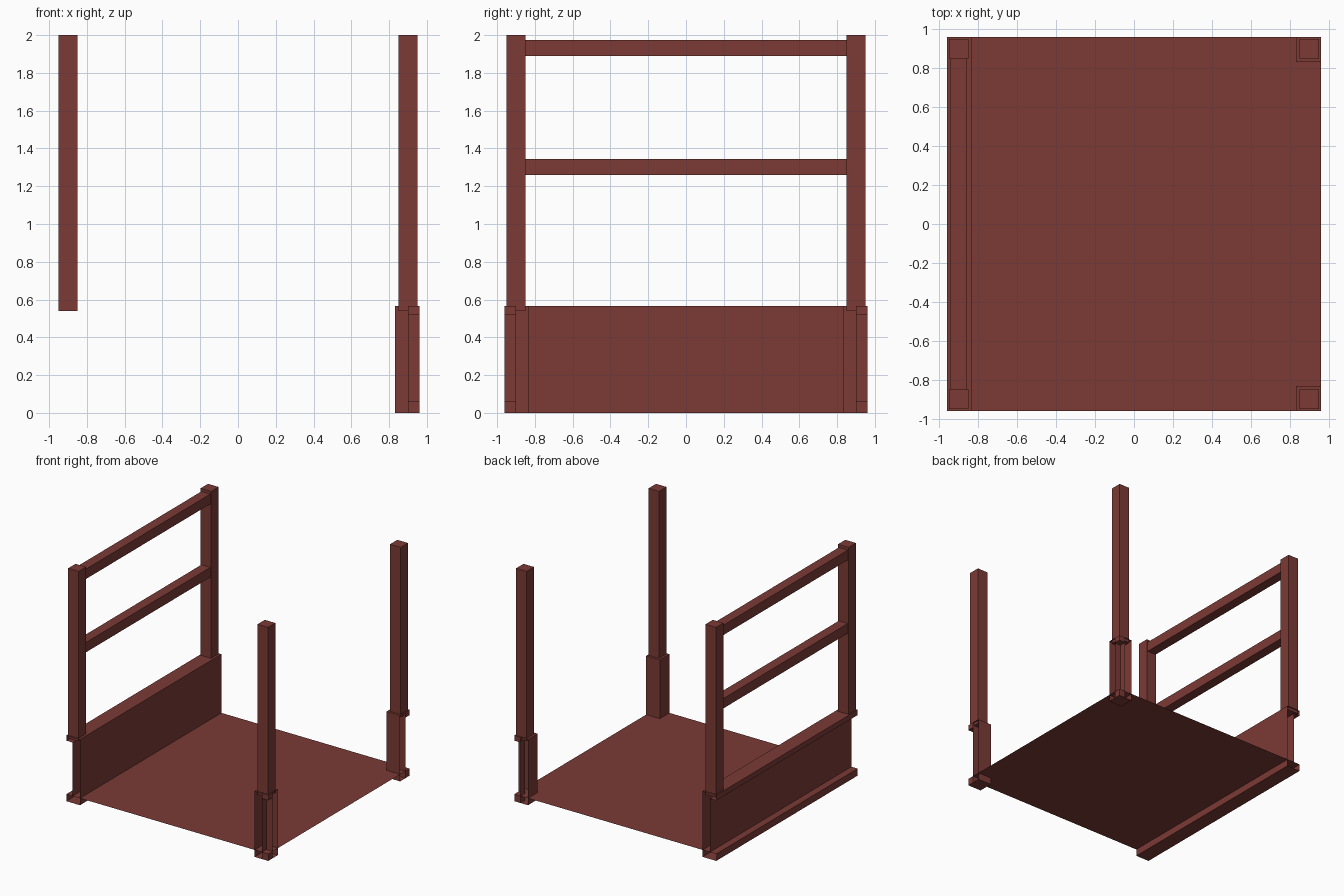
import bpy, bmesh
from mathutils import Vector

cube = bpy.data.objects.get("Cube")
if cube:
    bpy.data.objects.remove(cube, do_unlink=True)

paint = bpy.data.materials.new("red_brown_paint")
paint.use_nodes = True
colour = (0.2, 0.043, 0.036, 1)
paint.diffuse_color = colour
paint.node_tree.nodes["Principled BSDF"].inputs["Base Color"].default_value = colour

# Shared measurements: inner wall, web back, outer edge, frame height
IN, WEB, OUT, TOP = 0.83, 0.9, 0.96, 0.565
LIP_LOW, LIP_HIGH = 0.06, 0.52


def finish(name, bm):
    mesh = bpy.data.meshes.new(name)
    bm.to_mesh(mesh)
    bm.free()
    mesh.materials.append(paint)
    obj = bpy.data.objects.new(name, mesh)
    bpy.context.collection.objects.link(obj)
    return obj


def prism(name, outline, sweep, is_open=None):
    """Extrude a closed outline, then remove the faces left open."""
    bm = bmesh.new()
    face = bm.faces.new([bm.verts.new(p) for p in outline])
    new = bmesh.ops.extrude_face_region(bm, geom=[face])["geom"]
    verts = [v for v in new if isinstance(v, bmesh.types.BMVert)]
    bmesh.ops.translate(bm, verts=verts, vec=Vector(sweep))
    bmesh.ops.recalc_face_normals(bm, faces=bm.faces)
    if is_open:
        gone = [f for f in bm.faces if is_open(f)]
        bmesh.ops.delete(bm, geom=gone, context="FACES")
    return finish(name, bm)


def box(name, x, y, z):
    x, y = sorted(x), sorted(y)
    outline = [(x[0], y[0], z[0]), (x[1], y[0], z[0]),
               (x[1], y[1], z[0]), (x[0], y[1], z[0])]
    return prism(name, outline, (0, 0, z[1] - z[0]))


# Thin floor sheet
bm = bmesh.new()
bm.faces.new([bm.verts.new((x, y, LIP_LOW)) for x, y in
              ((-WEB, -OUT), (OUT, -OUT), (OUT, OUT), (-WEB, OUT))])
finish("floor", bm)

# Side panel: hollow channel with open ends, flanges facing outward
profile = [(IN, 0), (OUT, 0), (OUT, LIP_LOW), (WEB, LIP_LOW),
           (WEB, LIP_HIGH), (OUT, LIP_HIGH), (OUT, TOP), (IN, TOP)]
prism("side_panel", [(-x, -OUT, z) for x, z in profile], (0, 2 * OUT, 0),
      lambda f: abs(f.normal.y) > 0.9)

for side, label in ((-1, "front"), (1, "back")):
    # Corner posts
    for sx, hand in ((-1, "right"), (1, "left")):
        box(f"{label}_{hand}_post", (sx * 0.85, sx * 0.95),
            (side * 0.85, side * 0.95), (0.54, 2))

    # Angled corner bracket with open outer ends
    angle = [(IN, IN), (OUT, IN), (OUT, WEB), (WEB, WEB), (WEB, OUT), (IN, OUT)]

    def outer_end(f):
        c = f.calc_center_median()
        return abs(f.normal.z) < 0.1 and max(c.x, abs(c.y)) > OUT - 0.01

    prism(f"{label}_corner_bracket", [(x, side * y, 0) for x, y in angle],
          (0, 0, TOP), outer_end)

    # Lips filling the outside corner of the bracket
    for part, z in (("lower", (0, LIP_LOW)), ("upper", (LIP_HIGH, TOP))):
        box(f"{label}_{part}_lip", (WEB, OUT), (side * WEB, side * OUT), z)

# Handrails between the posts above the panel
for name, z in (("middle_rail", (1.26, 1.345)), ("top_rail", (1.89, 1.975))):
    box(name, (-0.943, -0.858), (-0.85, 0.85), z)
